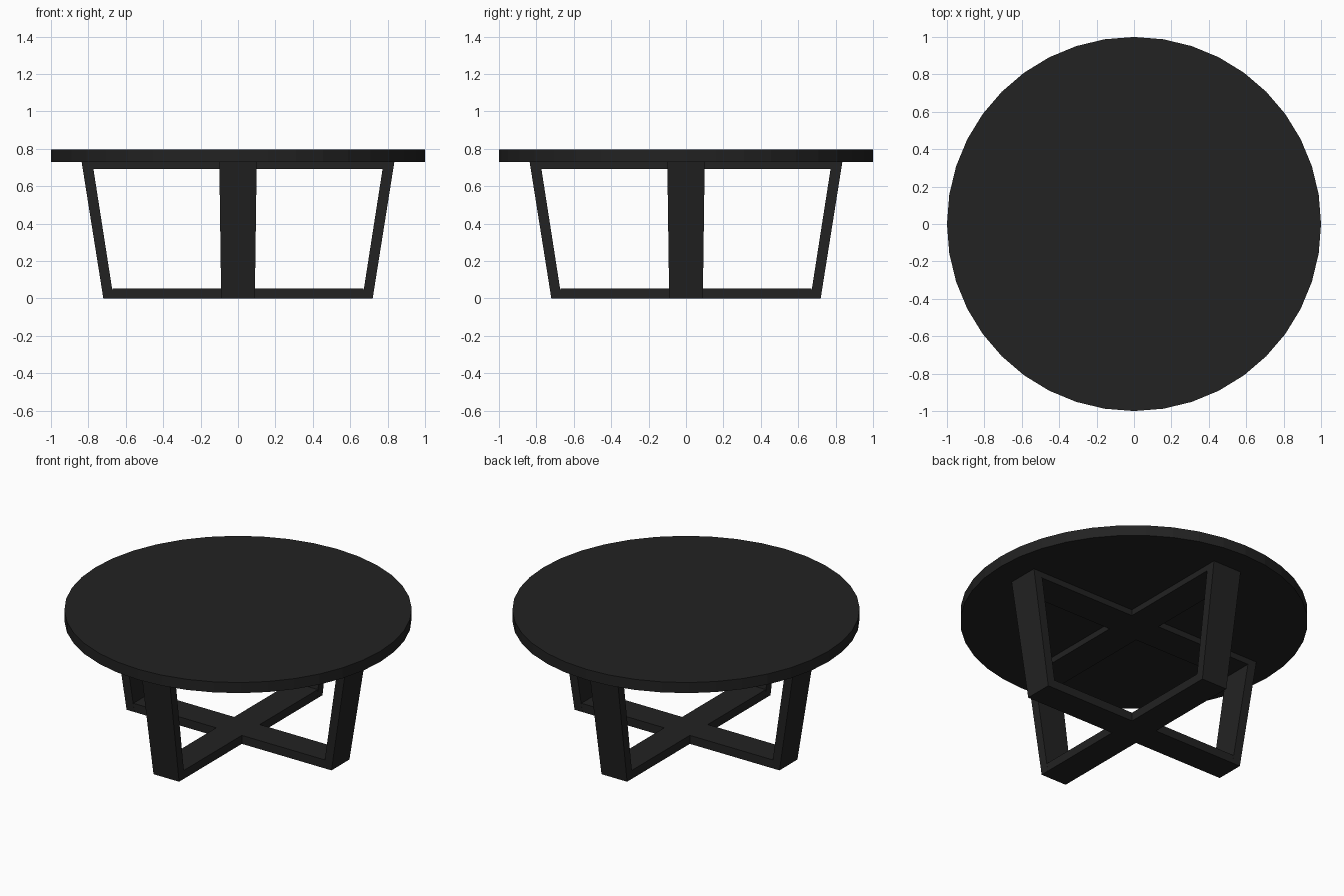
import bpy, bmesh, math
from mathutils import Matrix

if "Cube" in bpy.data.objects:
    bpy.data.objects.remove(bpy.data.objects["Cube"])

black = bpy.data.materials.new("matte black")
black.diffuse_color = (0.016, 0.016, 0.016, 1)
black.use_nodes = True
black.node_tree.nodes["Principled BSDF"].inputs["Base Color"].default_value = black.diffuse_color


def add_part(name, bm):
    bmesh.ops.recalc_face_normals(bm, faces=bm.faces)
    mesh = bpy.data.meshes.new(name)
    bm.to_mesh(mesh)
    bm.free()
    mesh.materials.append(black)
    obj = bpy.data.objects.new(name, mesh)
    bpy.context.collection.objects.link(obj)
    return obj


def loft(bm, lower, upper):
    """Closed solid between two matching outlines."""
    a = [bm.verts.new(p) for p in lower]
    b = [bm.verts.new(p) for p in upper]
    bm.faces.new(a)
    bm.faces.new(b)
    for i in range(len(a)):
        j = (i + 1) % len(a)
        bm.faces.new((a[i], a[j], b[j], b[i]))


def cross(name, length, half, z0, z1):
    """Plus-shaped pair of rails crossing in the middle."""
    arm = [(half, -half), (length, -half), (length, half)]
    outline = []
    for c, s in ((1, 0), (0, 1), (-1, 0), (0, -1)):
        outline += [(x * c - y * s, x * s + y * c) for x, y in arm]
    bm = bmesh.new()
    loft(bm, [(x, y, z0) for x, y in outline], [(x, y, z1) for x, y in outline])
    add_part(name, bm)


# round table top, 40 flat sides
TOP_Z, UNDER_Z = 0.797, 0.73
bm = bmesh.new()
bmesh.ops.create_cone(bm, cap_ends=True, segments=40, radius1=1, radius2=1,
                      depth=TOP_Z - UNDER_Z,
                      matrix=Matrix.Translation((0, 0, (TOP_Z + UNDER_Z) / 2)))
add_part("table_top", bm)

# rails under the top and on the floor
cross("upper_cross_rail", 0.778, 0.1, 0.692, UNDER_Z)
cross("lower_cross_rail", 0.672, 0.09, 0, 0.054)

# four legs leaning outwards and widening upwards
for k, side in enumerate(("right", "back", "left", "front")):
    bm = bmesh.new()
    loft(bm,
         [(0.665, -0.09, 0), (0.72, -0.09, 0), (0.72, 0.09, 0), (0.665, 0.09, 0)],
         [(0.779, -0.1, UNDER_Z), (0.836, -0.1, UNDER_Z),
          (0.836, 0.1, UNDER_Z), (0.779, 0.1, UNDER_Z)])
    bm.transform(Matrix.Rotation(k * math.pi / 2, 4, 'Z'))
    add_part(side + "_leg", bm)
